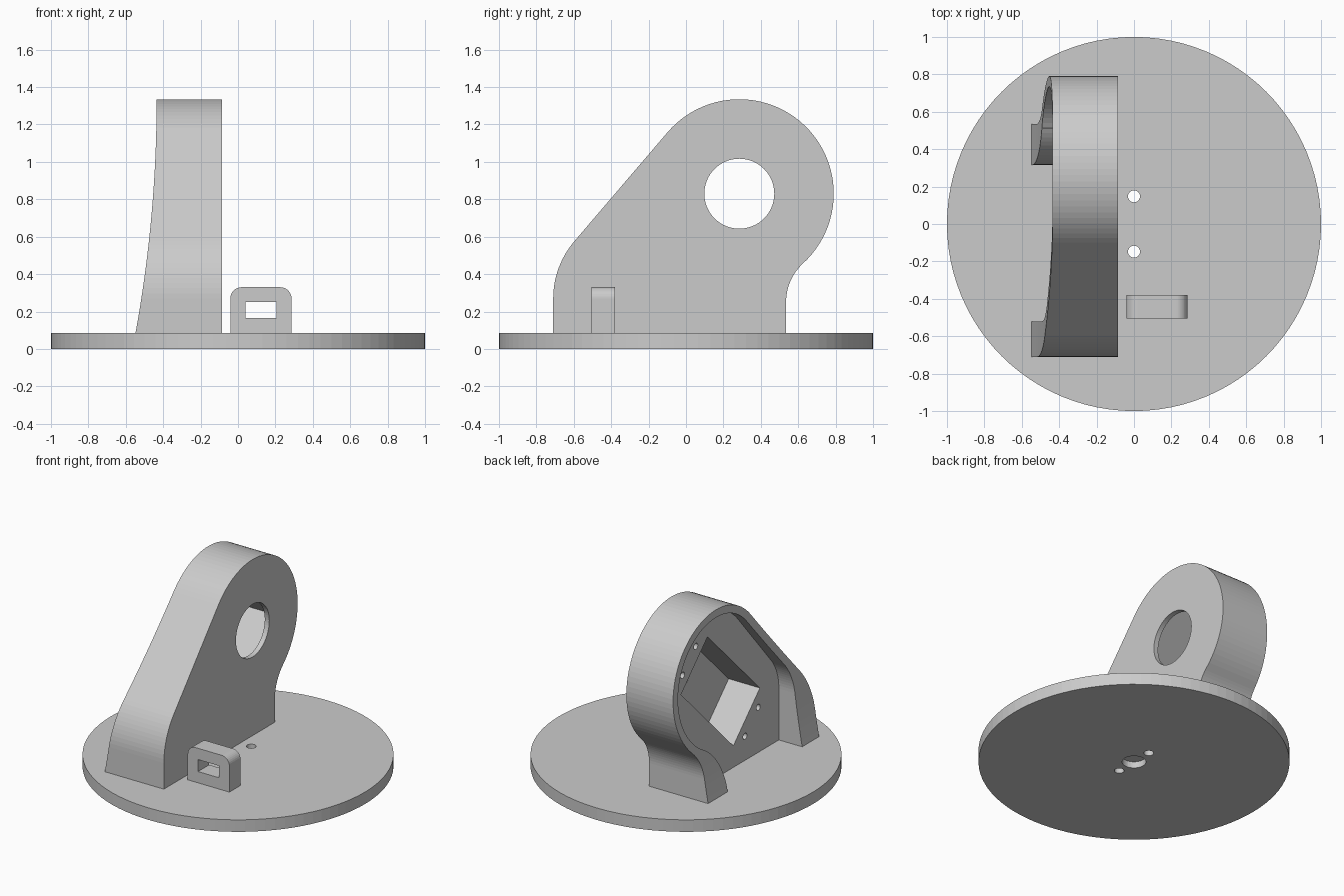
import bpy, bmesh
from math import sin, cos, radians, sqrt

if "Cube" in bpy.data.objects:
    bpy.data.objects.remove(bpy.data.objects["Cube"])


def arc(cx, cy, r, a0, a1, n):
    """Points of an arc, angles in degrees."""
    angles = [radians(a0 + (a1 - a0) * i / n) for i in range(n + 1)]
    return [(cx + r * cos(a), cy + r * sin(a)) for a in angles]


def circle(cx, cy, r, n):
    return arc(cx, cy, r, 0, 360 - 360 / n, n - 1)


def prism(name, pts, axis, lo, hi):
    """Extrude a 2D outline along an axis from lo to hi."""
    place = {'x': lambda a, b, t: (t, a, b),
             'y': lambda a, b, t: (a, t, b),
             'z': lambda a, b, t: (a, b, t)}[axis]
    bm = bmesh.new()
    low, high = [[bm.verts.new(place(a, b, t)) for a, b in pts] for t in (lo, hi)]
    n = len(pts)
    bm.faces.new(low)
    bm.faces.new(high)
    for i in range(n):
        j = (i + 1) % n
        bm.faces.new((low[i], low[j], high[j], high[i]))
    bmesh.ops.recalc_face_normals(bm, faces=bm.faces)
    mesh = bpy.data.meshes.new(name)
    bm.to_mesh(mesh)
    bm.free()
    ob = bpy.data.objects.new(name, mesh)
    bpy.context.collection.objects.link(ob)
    return ob


def combine(target, other, operation='DIFFERENCE'):
    """Apply a boolean and discard the second object."""
    other.hide_render = True
    mod = target.modifiers.new("bool", 'BOOLEAN')
    mod.operation, mod.solver, mod.object = operation, 'EXACT', other
    bpy.context.view_layer.objects.active = target
    bpy.ops.object.modifier_apply(modifier=mod.name)
    bpy.data.objects.remove(other, do_unlink=True)


TOP = 0.085                     # top of the base disc
SUNK = 0.06                     # parts start inside the disc before the union
SHAFT = (0.285, 0.83)           # shaft hole centre in y, z

# Base disc with two screw holes and a blind centre hole underneath
base = prism("turntable_bracket", circle(0, 0, 1, 96), 'z', 0, TOP)
for y in (-0.148, 0.148):
    combine(base, prism("screw_cut", circle(0, y, 0.032, 24), 'z', -0.1, 0.2))
combine(base, prism("centre_cut", circle(0, 0, 0.077, 32), 'z', -0.1, 0.045))

# Upright: leaning rounded outline
outline = ([(-0.71, SUNK)] + arc(-0.24, 0.27, 0.47, 180, 139.5, 12)
           + arc(*SHAFT, 0.505, 139.5, -47.5, 48)
           + arc(0.817, 0.25, 0.282, 132.5, 180, 12) + [(0.535, SUNK)])
upright = prism("upright", outline, 'x', -0.7, -0.085)

# Rear face flares out toward the foot
R = 6.97
sweep = [(-0.435 - R + sqrt(R * R - (1.335 - z) ** 2), z)
         for z in [1.335 - 1.335 * i / 32 for i in range(33)]]
combine(upright, prism("flare_cut", [(-1, 1.5), (-0.435, 1.5)] + sweep + [(-1, 0)],
                       'y', -1, 1))

# Open pocket at the rear, leaving a rim and two feet
pocket = ([(-0.52, 0)] + arc(-0.164, 0.45, 0.356, 180, 139.5, 12)
          + arc(*SHAFT, 0.45, 139.5, -59.7, 48)
          + arc(0.712, 0.1, 0.397, 120.3, 180, 14) + [(0.315, 0)])
combine(upright, prism("pocket_cut", pocket, 'x', -0.9, -0.365))


def tilted(u, v):
    """Motor coordinates, turned 45 degrees, to y, z."""
    s = sqrt(0.5)
    return (0.135 + s * (u - v), 0.68 + s * (u + v))


# Tilted motor recess, its four screw holes and the round shaft hole
corners = [(-1, -1), (1, -1), (1, 1), (-1, 1)]
combine(upright, prism("motor_cut", [tilted(0.415 * a, 0.21 * b) for a, b in corners],
                       'x', -0.6, -0.12))
for a, b in corners:
    combine(upright, prism("motor_screw_cut",
                           circle(*tilted(0.495 * a, 0.105 * b), 0.022, 20),
                           'x', -0.385 - 0.2, -0.17))
combine(upright, prism("shaft_cut", circle(*SHAFT, 0.187, 64), 'x', -0.2, 0))

# Cable loop with rounded top and rectangular window
loop = prism("cable_loop", [(-0.041, SUNK), (0.286, SUNK)]
             + arc(0.226, 0.27, 0.06, 0, 90, 8)
             + arc(0.019, 0.27, 0.06, 90, 180, 8), 'y', -0.505, -0.38)
combine(loop, prism("window_cut", [(0.04, 0.165), (0.205, 0.165),
                                   (0.205, 0.25), (0.04, 0.25)], 'y', -1, 0))

# One solid printed piece
combine(base, upright, 'UNION')
combine(base, loop, 'UNION')
